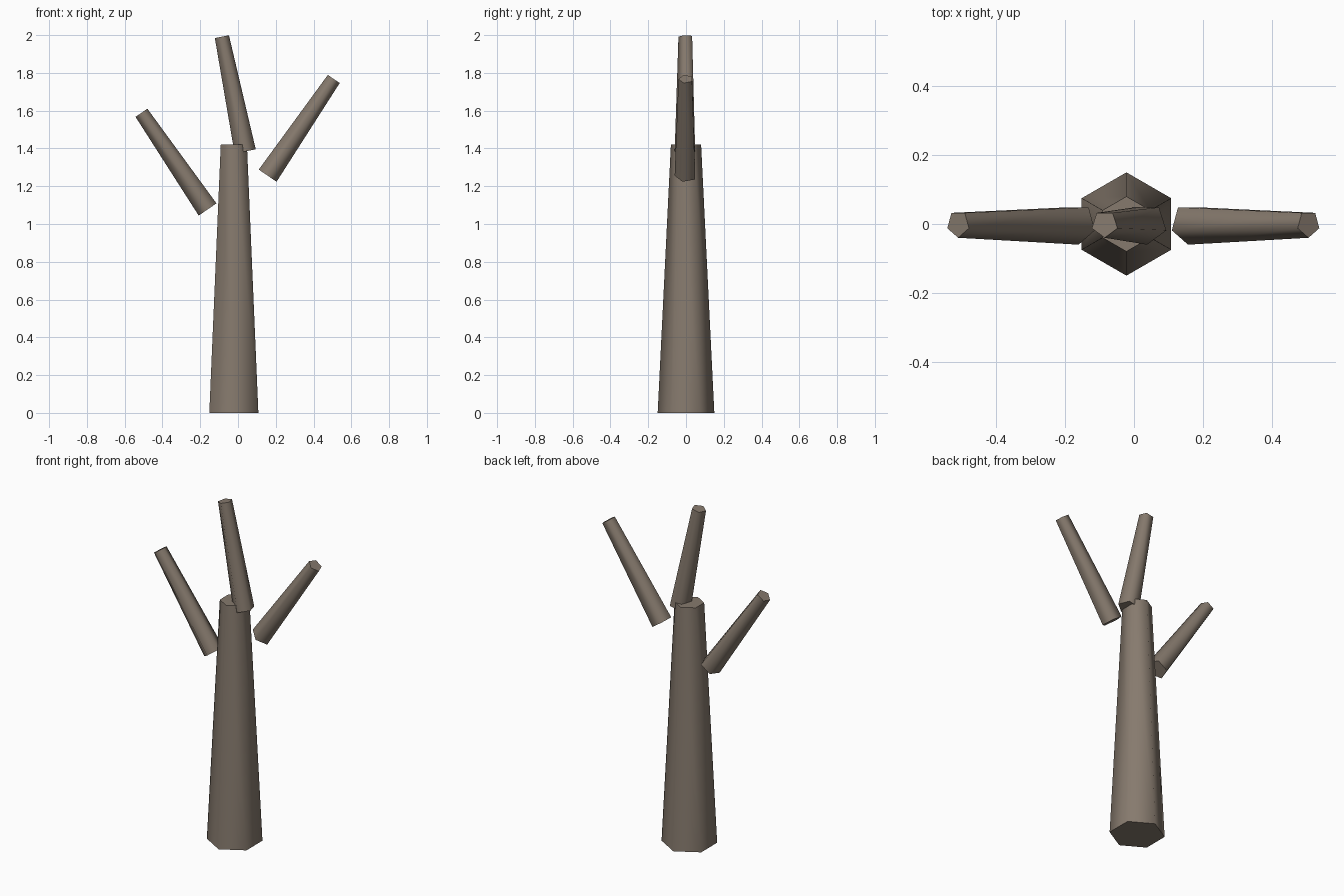
import bpy, bmesh, math
from mathutils import Matrix

if "Cube" in bpy.data.objects:
    bpy.data.objects.remove(bpy.data.objects["Cube"])

bark = bpy.data.materials.new("bark")
bark.diffuse_color = (0.24, 0.195, 0.155, 1)
bark.use_nodes = True
bark.node_tree.nodes["Principled BSDF"].inputs["Base Color"].default_value = bark.diffuse_color


def limb(name, sides, r_base, r_tip, length, base, tilt=0.0):
    """Tapered limb from its base point, leaning in the xz plane."""
    bm = bmesh.new()
    # one corner faces the front (-y)
    place = (Matrix.Translation((base[0], 0, base[1]))
             @ Matrix.Rotation(tilt, 4, 'Y')
             @ Matrix.Translation((0, 0, length / 2))
             @ Matrix.Rotation(math.pi, 4, 'Z'))
    bmesh.ops.create_cone(bm, cap_ends=True, segments=sides, radius1=r_base,
                          radius2=r_tip, depth=length, matrix=place)
    me = bpy.data.meshes.new(name)
    bm.to_mesh(me)
    bm.free()
    ob = bpy.data.objects.new(name, me)
    bpy.context.collection.objects.link(ob)
    me.materials.append(bark)
    # smooth sides, sharp end caps
    bpy.ops.object.select_all(action='DESELECT')
    ob.select_set(True)
    bpy.context.view_layer.objects.active = ob
    bpy.ops.object.shade_smooth_by_angle(angle=math.radians(80))
    return ob


# trunk
limb("trunk", 6, 0.15, 0.08, 1.42, (-0.022, 0))

# bare branches: base point (x, z) and lean
for name, base, tilt in (
    ("left_branch", (-0.161, 1.077), -0.6),
    ("right_branch", (0.157, 1.256), 0.6),
    ("top_branch", (0.038, 1.384), -0.2),
):
    limb(name, 5, 0.06, 0.04, 0.62, base, tilt)
